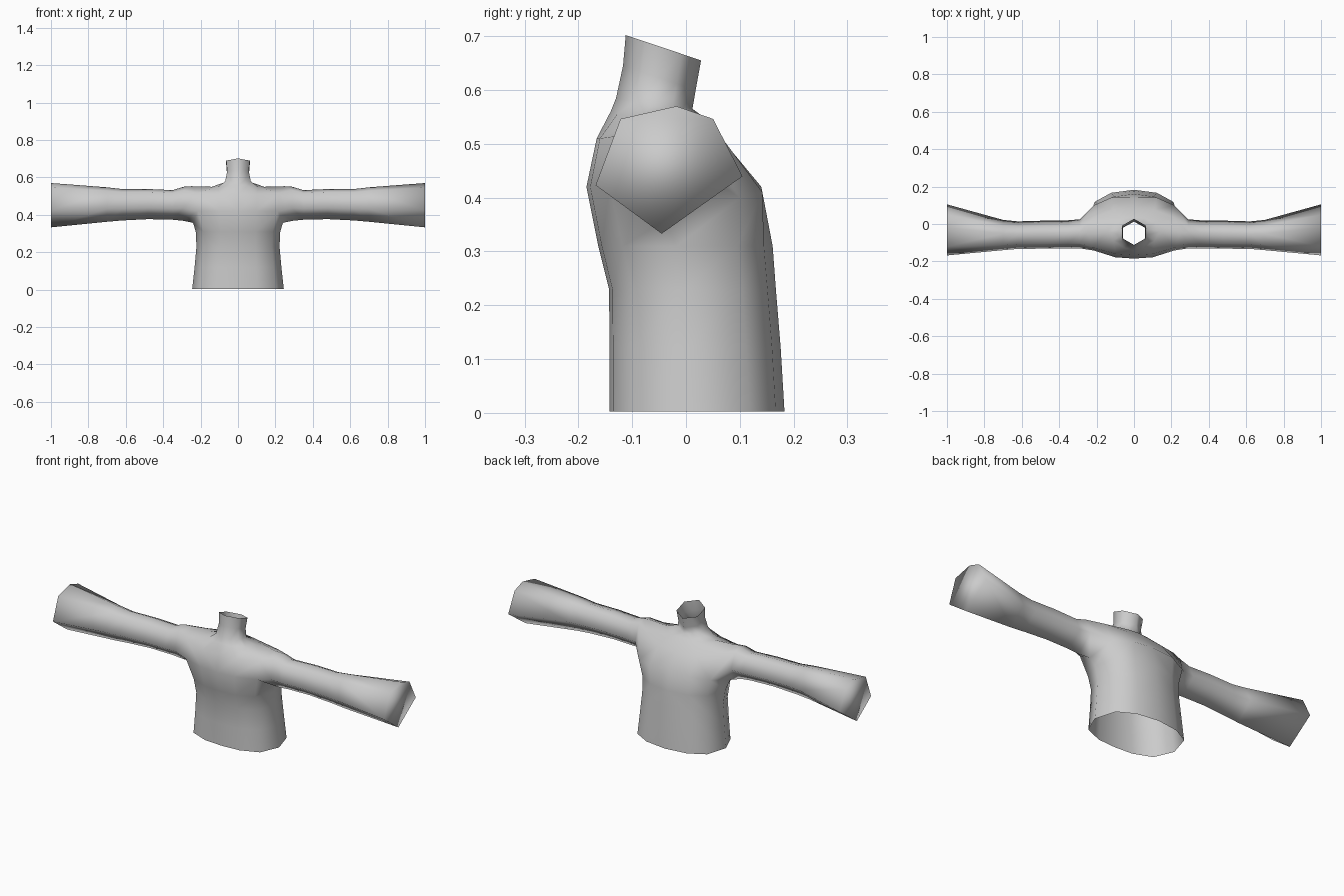
import bpy, bmesh

if "Cube" in bpy.data.objects:
    bpy.data.objects.remove(bpy.data.objects["Cube"])

# Flat cloth colour
cloth = bpy.data.materials.new("light_grey_cloth")
cloth.diffuse_color = (0.6, 0.6, 0.6, 1)
cloth.use_nodes = True
cloth.node_tree.nodes["Principled BSDF"].inputs["Base Color"].default_value = cloth.diffuse_color

bm = bmesh.new()


def add_ring(points):
    return [bm.verts.new(p) for p in points]


def bridge(a, b, skip=(), closed=False):
    n = len(a)
    for i in range(n if closed else n - 1):
        if i not in skip:
            j = (i + 1) % n
            bm.faces.new((a[i], a[j], b[j], b[i]))


# Waist rings: half outline from front centre to back centre
OUT_X = (0, 0.42, 0.82, 1, 0.86, 0.5, 0)
OUT_Y = (0, 0.02, 0.14, 0.45, 0.80, 0.95, 1)


def waist(z, w, front, back):
    return [(w * u, front + (back - front) * v, z) for u, v in zip(OUT_X, OUT_Y)]


# Chest rings below and above the armhole, then the shoulder slope
chest_low = [(0, -.185, .42), (.10, -.178, .42), (.215, -.142, .42), (.24, -.04, .357),
             (.215, .10, .40), (.12, .142, .41), (0, .140, .42)]
chest_high = [(0, -.166, .51), (.10, -.160, .51), (.22, -.125, .515), (.25, -.045, .553),
              (.215, .035, .52), (.11, .075, .50), (0, .082, .49)]
shoulder = [(0, -.140, .56), (.05, -.128, .555), (.11, -.09, .547), (.14, -.04, .55),
            (.11, .005, .547), (.055, .03, .548), (0, .035, .548)]


# Six-sided neck rings with a tilted rim
def neck(z_front, z_back, y_front, y_back, w):
    xs = (0, .5, 1, 1, 1, .5, 0)
    ys = (0, .13, .26, .5, .74, .87, 1)
    return [(w * x, y_front + (y_back - y_front) * t, z_front + (z_back - z_front) * t)
            for x, t in zip(xs, ys)]


outlines = [waist(0.003, .245, -.142, .183), waist(.12, .232, -.142, .176),
            waist(.23, .222, -.143, .167), waist(.31, .226, -.163, .161),
            chest_low, chest_high, shoulder,
            neck(.585, .565, -.130, .012, .068), neck(.645, .60, -.117, .018, .058),
            neck(.702, .655, -.112, .028, .063)]
rings = [add_ring(o) for o in outlines]
for k in range(len(rings) - 1):
    # the armhole is left open between the two chest rings
    bridge(rings[k], rings[k + 1], skip=(2, 3) if k == 4 else ())

# Sleeve: six-sided rings from the armhole to the flared cuff
HEX = ((0, .38), (.45, 0), (1, .45), (.8, .9), (.55, 1), (.17, .9))
low, high = rings[4], rings[5]
last = [low[2], low[3], low[4], high[4], high[3], high[2]]
for x, y0, y1, z0, z1 in ((.29, -.130, .025, .368, .55), (.35, -.130, .020, .374, .532),
                          (.48, -.132, .018, .377, .538), (.62, -.133, .014, .370, .538),
                          (.70, -.140, .022, .363, .547), (1, -.168, .105, .333, .57)):
    ring = add_ring([(x, y0 + (y1 - y0) * u, z0 + (z1 - z0) * v) for u, v in HEX])
    bridge(last, ring, closed=True)
    last = ring
bm.faces.new(last)  # closed cuff end

bmesh.ops.recalc_face_normals(bm, faces=bm.faces)
for f in bm.faces:
    f.smooth = True
mesh = bpy.data.meshes.new("shirt")
bm.to_mesh(mesh)
bm.free()
mesh.materials.append(cloth)
shirt = bpy.data.objects.new("shirt", mesh)
bpy.context.collection.objects.link(shirt)

# Second half
mirror = shirt.modifiers.new("mirror", 'MIRROR')
mirror.use_axis[0] = True
mirror.use_clip = True
mirror.merge_threshold = 0.001
